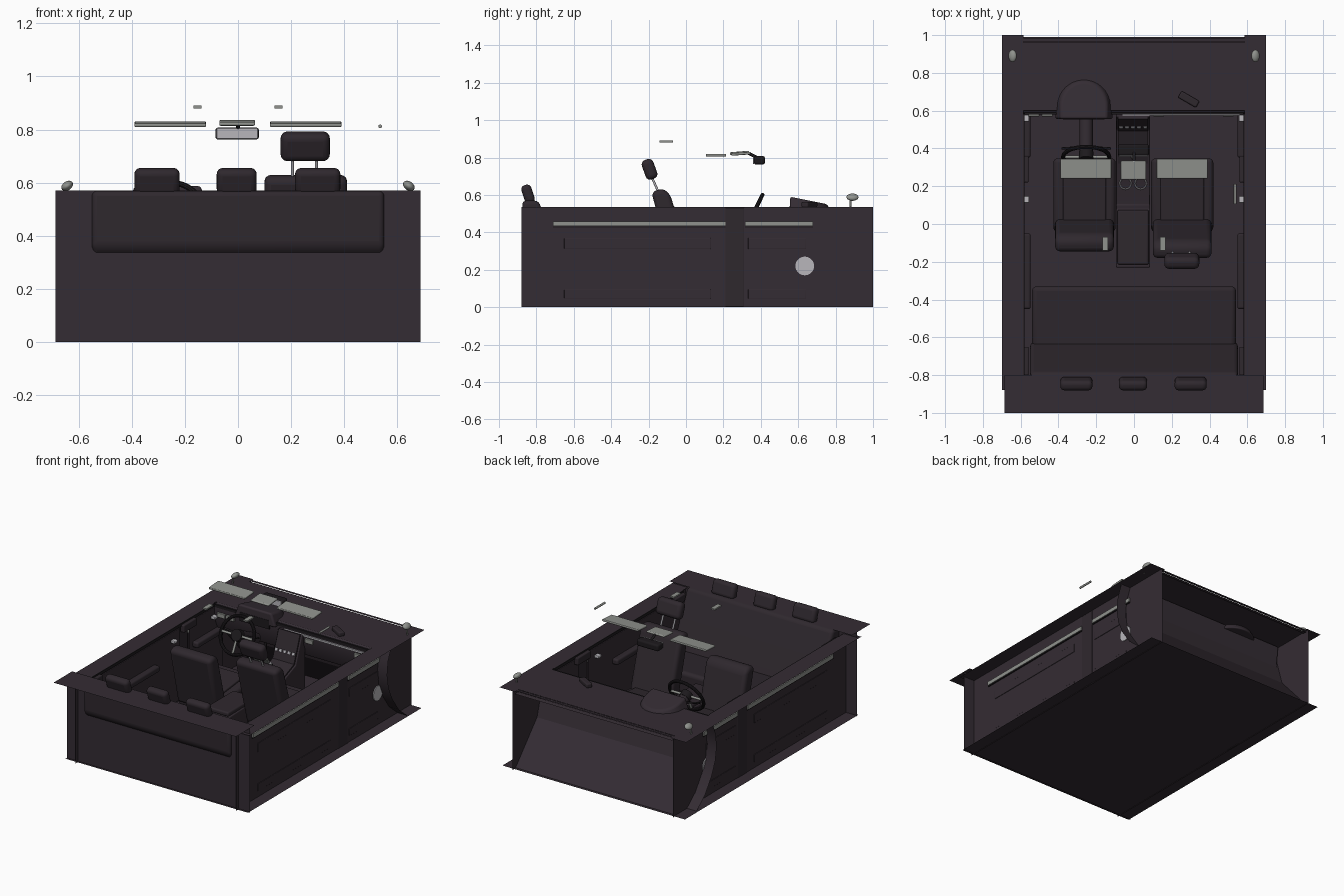
import bpy, math
from mathutils import Vector, Matrix

old = bpy.data.objects.get("Cube")
if old:
    bpy.data.objects.remove(old, do_unlink=True)


def material(name, rgb):
    m = bpy.data.materials.new(name)
    m.use_nodes = True
    m.diffuse_color = (*rgb, 1)
    m.node_tree.nodes["Principled BSDF"].inputs["Base Color"].default_value = (*rgb, 1)
    return m


PLUM = material("plum trim", (0.034, 0.025, 0.033))
SEAT = material("dark seat leather", (0.028, 0.021, 0.027))
BLACK = material("black rubber", (0.012, 0.010, 0.012))
GREY = material("satin grey", (0.28, 0.29, 0.27))
SILVER = material("pale silver", (0.48, 0.47, 0.50))


def mesh(name, verts, faces, mat):
    me = bpy.data.meshes.new(name)
    me.from_pydata(verts, [], faces)
    me.materials.append(mat)
    ob = bpy.data.objects.new(name, me)
    bpy.context.collection.objects.link(ob)
    return ob


def shade(ob):
    bpy.ops.object.select_all(action="DESELECT")
    ob.select_set(True)
    bpy.context.view_layer.objects.active = ob
    bpy.ops.object.shade_smooth_by_angle(angle=math.radians(35))


def bevel(ob, width, segments=4):
    if width:
        mod = ob.modifiers.new("rounding", "BEVEL")
        mod.width, mod.segments = width, segments
        shade(ob)
    return ob


def box(name, center, size, mat, round_by=0, tilt=0, turn=0):
    bpy.ops.mesh.primitive_cube_add(size=1, location=center, rotation=(math.radians(tilt), 0, math.radians(turn)))
    ob = bpy.context.object
    ob.name = name
    ob.data.transform(Matrix.Diagonal((*size, 1)))
    ob.data.materials.append(mat)
    return bevel(ob, round_by)


def prism(name, profile, x0, x1, mat, round_by=0):
    """Solid with a y-z profile, running from x0 to x1."""
    n = len(profile)
    verts = [(x, y, z) for x in (x0, x1) for y, z in profile]
    faces = [(i, (i + 1) % n, n + (i + 1) % n, n + i) for i in range(n)]
    faces += [tuple(reversed(range(n))), tuple(range(n, 2 * n))]
    return bevel(mesh(name, verts, faces, mat), round_by)


def sheet(name, path, x0, x1, mat):
    """Thin panel that follows a y-z path."""
    n = len(path)
    verts = [(x, y, z) for x in (x0, x1) for y, z in path]
    return mesh(name, verts, [(i, i + 1, n + i + 1, n + i) for i in range(n - 1)], mat)


def rod(name, a, b, radius, mat, sides=16):
    a, b = Vector(a), Vector(b)
    bpy.ops.mesh.primitive_cylinder_add(vertices=sides, radius=radius, depth=(b - a).length, location=(a + b) / 2)
    ob = bpy.context.object
    ob.rotation_euler = (b - a).to_track_quat("Z", "Y").to_euler()
    ob.name = name
    ob.data.materials.append(mat)
    shade(ob)
    return ob


# Shell: floor, rear wall, shelves, toe board
sheet("floor", [(-0.87, 0.005), (0.99, 0.005)], -0.685, 0.685, PLUM)
sheet("rear_wall", [(-0.855, 0.0), (-0.855, 0.571)], -0.687, 0.687, PLUM)
sheet("rear_shelf", [(-0.8, 0.571), (-1, 0.571)], -0.685, 0.685, PLUM)
sheet("toe_board", [(0.97, 0.005), (0.74, 0.26), (0.66, 0.53)], -0.6, 0.6, PLUM)
sheet("cowl", [(0.6, 0.535), (0.96, 0.535)], -0.6, 0.6, PLUM)
sheet("cowl_step", [(0.96, 0.52), (0.99, 0.515)], -0.59, 0.59, PLUM)
sheet("cowl_edge", [(0.965, 0.536), (0.985, 0.536)], -0.59, 0.59, PLUM)

# Side walls and door furniture, both sides
for s, side in ((1, "left"), (-1, "right")):
    sheet(side + "_sill_top", [(-0.88, 0.535), (1, 0.535)], s * 0.585, s * 0.7, PLUM)
    mesh(side + "_side_wall",
         [(s * 0.602, y, z) for y, z in ((-0.88, 0), (1, 0), (1, 0.535), (-0.88, 0.535))], [(0, 1, 2, 3)], PLUM)
    box(side + "_centre_post", (s * 0.6, 0.26, 0.267), (0.01, 0.1, 0.53), SEAT, 0.002)
    for name, y0, y1 in (("rear", -0.71, 0.21), ("front", 0.315, 0.68)):
        mid, length = (y0 + y1) / 2, y1 - y0
        box(f"{side}_{name}_trim_strip", (s * 0.6, mid, 0.446), (0.024, length, 0.026), GREY)
        box(f"{side}_{name}_strip_groove", (s * 0.6, mid, 0.429), (0.018, length, 0.006), BLACK)
        box(f"{side}_{name}_door_panel", (s * 0.592, mid, 0.26), (0.012, length, 0.49), PLUM, 0.004)
        for z, tall in ((0.34, 0.06), (0.07, 0.05)):
            box(f"{side}_{name}_door_rib", (s * 0.6, mid - 0.01, z), (0.01, length * 0.85, tall), PLUM, 0.003)
        box(f"{side}_{name}_armrest", (s * 0.572, mid, 0.34), (0.05, min(length * 0.8, 0.4), 0.04), SEAT, 0.012)
    # Curved strip in front of the door and the round speaker
    shade(sheet(side + "_pillar_strip", [(0.68, 0.535), (0.645, 0.45), (0.635, 0.36), (0.65, 0.27), (0.69, 0.18),
                                         (0.76, 0.08), (0.85, 0.005)], s * 0.602, s * 0.675, PLUM))
    rod(side + "_speaker", (s * 0.59, 0.635, 0.22), (s * 0.608, 0.635, 0.22), 0.05, SILVER, 32)
    # Door pulls and small sill mouldings
    for y in (0.13, 0.56):
        box(side + "_door_pull", (s * 0.57, y, 0.45), (0.03, 0.035, 0.02), SILVER, 0.005)
    for y0, y1 in ((-0.8, -0.65), (0.22, 0.36)):
        box(side + "_sill_moulding", (s * 0.573, (y0 + y1) / 2, 0.5), (0.03, y1 - y0, 0.05), SEAT, 0.006)
    box(side + "_sill_edge", (s * 0.584, -0.11, 0.525), (0.008, 1.38, 0.02), BLACK)
    # Small lamps on the cowl corners
    rod(side + "_lamp_stem", (s * 0.655, 0.88, 0.535), (s * 0.65, 0.88, 0.58), 0.005, GREY)
    bpy.ops.mesh.primitive_uv_sphere_add(segments=16, ring_count=8, radius=1, location=(s * 0.643, 0.89, 0.588),
                                         rotation=(0, s * math.radians(35), 0))
    lamp = bpy.context.object
    lamp.name = side + "_corner_lamp"
    lamp.scale = (0.024, 0.033, 0.017)
    lamp.data.materials.append(GREY)
    shade(lamp)
    # Sun visors and coat hooks hang where the roof would be
    box(side + "_sun_visor", (s * 0.255, 0.293, 0.82), (0.27, 0.104, 0.014), GREY, 0.005, 4)
    box(side + "_coat_hook", (s * 0.153, -0.105, 0.885), (0.03, 0.072, 0.01), GREY)

rod("grab_handle", (0.535, 0.107, 0.812), (0.535, 0.213, 0.812), 0.007, GREY)

# Rear bench and its headrests
prism("bench_cushion", [(-0.33, 0.1), (-0.33, 0.25), (-0.66, 0.22), (-0.66, 0.1)], -0.54, 0.54, SEAT, 0.025)
prism("bench_back", [(-0.62, 0.18), (-0.65, 0.26), (-0.775, 0.535), (-0.79, 0.569), (-0.875, 0.569),
                     (-0.875, 0.36), (-0.72, 0.18)], -0.55, 0.55, SEAT, 0.02)
for x in (-0.305, -0.005, 0.3):
    wide = 0.15 if abs(x) < 0.1 else 0.17
    box("rear_headrest", (x, -0.845, 0.605), (wide, 0.055, 0.1), SEAT, 0.022, 18)

# Front seats
for name, x, top in (("driver", -0.262, 0.56), ("passenger", 0.255, 0.635)):
    back = -0.15 if top < 0.6 else -0.185
    prism(name + "_seat_base", [(-0.02, 0.01), (0.3, 0.01), (0.32, 0.14), (-0.04, 0.14)], x - 0.13, x + 0.13, BLACK)
    prism(name + "_cushion", [(-0.05, 0.13), (0.34, 0.15), (0.35, 0.27), (-0.02, 0.23)], x - 0.165, x + 0.165, SEAT, 0.025)
    prism(name + "_backrest", [(-0.06, 0.15), (0.03, 0.22), (back + 0.1, top - 0.03), (back + 0.06, top), (back, top - 0.02)],
          x - 0.155, x + 0.155, SEAT, 0.025)
    box(name + "_cushion_pad", (x, 0.15, 0.253), (0.23, 0.28, 0.02), SEAT, 0.008, 6)
for x in (0.205, 0.295):
    rod("headrest_post", (x, -0.145, 0.61), (x, -0.185, 0.7), 0.006, SILVER)
box("passenger_headrest", (0.253, -0.195, 0.737), (0.185, 0.065, 0.11), SEAT, 0.025, 20)

# Centre console with a steep stack below the dashboard
prism("console", [(-0.23, 0.02), (-0.23, 0.24), (0.08, 0.25), (0.1, 0.2), (0.3, 0.24), (0.5, 0.32), (0.565, 0.5),
                  (0.6, 0.5), (0.6, 0.02)], -0.095, 0.085, PLUM, 0.006)
box("console_armrest", (-0.005, -0.07, 0.255), (0.165, 0.29, 0.03), SEAT, 0.01)
prism("centre_stack", [(0.32, 0.24), (0.32, 0.255), (0.492, 0.328), (0.557, 0.505), (0.57, 0.5), (0.5, 0.31)],
      -0.085, 0.075, SEAT)
for i in range(5):
    box("radio_button", (-0.069 + i * 0.032, 0.512, 0.385), (0.02, 0.018, 0.012), SILVER, 0.003, 70)
for x in (-0.045, 0.035):
    bpy.ops.mesh.primitive_torus_add(major_radius=0.03, minor_radius=0.004, location=(x, 0.215, 0.245),
                                     major_segments=24, minor_segments=8)
    ring = bpy.context.object
    ring.name = "cup_ring"
    ring.data.materials.append(SILVER)
    shade(ring)
rod("gear_stick", (-0.005, 0.35, 0.26), (-0.015, 0.37, 0.33), 0.009, SILVER)
box("gear_knob", (-0.018, 0.375, 0.335), (0.03, 0.03, 0.035), BLACK, 0.012)
box("gear_cap", (-0.018, 0.375, 0.354), (0.018, 0.024, 0.006), SILVER)

# Dashboard
prism("dashboard", [(0.58, 0.44), (0.585, 0.515), (0.61, 0.533), (0.72, 0.53), (0.7, 0.36), (0.62, 0.34)],
      -0.59, 0.59, PLUM, 0.01)
box("dash_chrome_strip", (0.25, 0.58, 0.495), (0.62, 0.012, 0.012), SILVER)
box("dash_dark_band", (0, 0.585, 0.518), (1.16, 0.012, 0.018), BLACK)
for x in (-0.53, -0.46, 0.13, 0.5):
    box("dash_vent", (x, 0.58, 0.465), (0.06, 0.02, 0.03), GREY, 0.004)
box("cowl_sensor", (0.29, 0.66, 0.548), (0.11, 0.04, 0.03), SEAT, 0.008, 0, -30)

# Instrument hood: half-round plan, sloping down towards the windscreen
arc = [(math.cos(math.pi * i / 16), math.sin(math.pi * i / 16)) for i in range(17)]
rim = [(0.155, 0.555)] + [(0.155 * c, 0.63 + 0.155 * q) for c, q in arc] + [(-0.155, 0.555)]
n = len(rim)
verts = [(x - 0.265, y, 0.5) for x, y in rim]
verts += [(x * 0.8 - 0.265, 0.57 + (y - 0.57) * 0.85, 0.59 - (y - 0.555) * 0.17) for x, y in rim]
faces = [(i, (i + 1) % n, n + (i + 1) % n, n + i) for i in range(n)]
faces += [tuple(reversed(range(n))), tuple(range(n, 2 * n))]
bevel(mesh("instrument_hood", verts, faces, PLUM), 0.012)
box("instrument_face", (-0.265, 0.558, 0.51), (0.22, 0.008, 0.06), BLACK)

# Steering wheel, built flat and then tilted into place
hub = Vector((-0.253, 0.355, 0.49))
lean = Matrix.Rotation(math.radians(64), 4, "X")
bpy.ops.mesh.primitive_torus_add(major_radius=0.122, minor_radius=0.011, major_segments=48, minor_segments=10,
                                 location=hub, rotation=lean.to_euler())
wheel = bpy.context.object
wheel.name = "steering_wheel"
wheel.data.materials.append(BLACK)
shade(wheel)
for deg in (0, 180, 270):
    a = math.radians(deg)
    rod("wheel_spoke", hub, hub + lean @ Vector((0.12 * math.cos(a), 0.12 * math.sin(a), 0)), 0.008, GREY)
axis = lean @ Vector((0, 0, 1))
rod("wheel_hub", hub + axis * 0.015, hub - axis * 0.03, 0.038, BLACK, 24)
rod("steering_column", hub, hub - axis * 0.22, 0.036, SEAT)
for s in (-1, 1):
    rod("column_stalk", hub - axis * 0.06, hub - axis * 0.05 + Vector((s * 0.13, 0, 0.02)), 0.006, BLACK)

# Pedals
for x in (-0.33, -0.25, -0.18):
    box("pedal", (x, 0.66, 0.2), (0.045, 0.012, 0.07), GREY, 0.004, 35)
    rod("pedal_arm", (x, 0.66, 0.2), (x, 0.65, 0.38), 0.007, BLACK)

# Rear-view mirror and its mount
box("mirror_mount", (-0.003, 0.285, 0.825), (0.135, 0.1, 0.014), GREY, 0.006, 5)
rod("mirror_stem", (0, 0.33, 0.825), (0, 0.39, 0.795), 0.008, BLACK)
box("mirror_housing", (-0.003, 0.392, 0.785), (0.165, 0.06, 0.045), BLACK, 0.012)
box("mirror_glass", (-0.003, 0.36, 0.785), (0.155, 0.006, 0.04), SILVER, 0.002)
